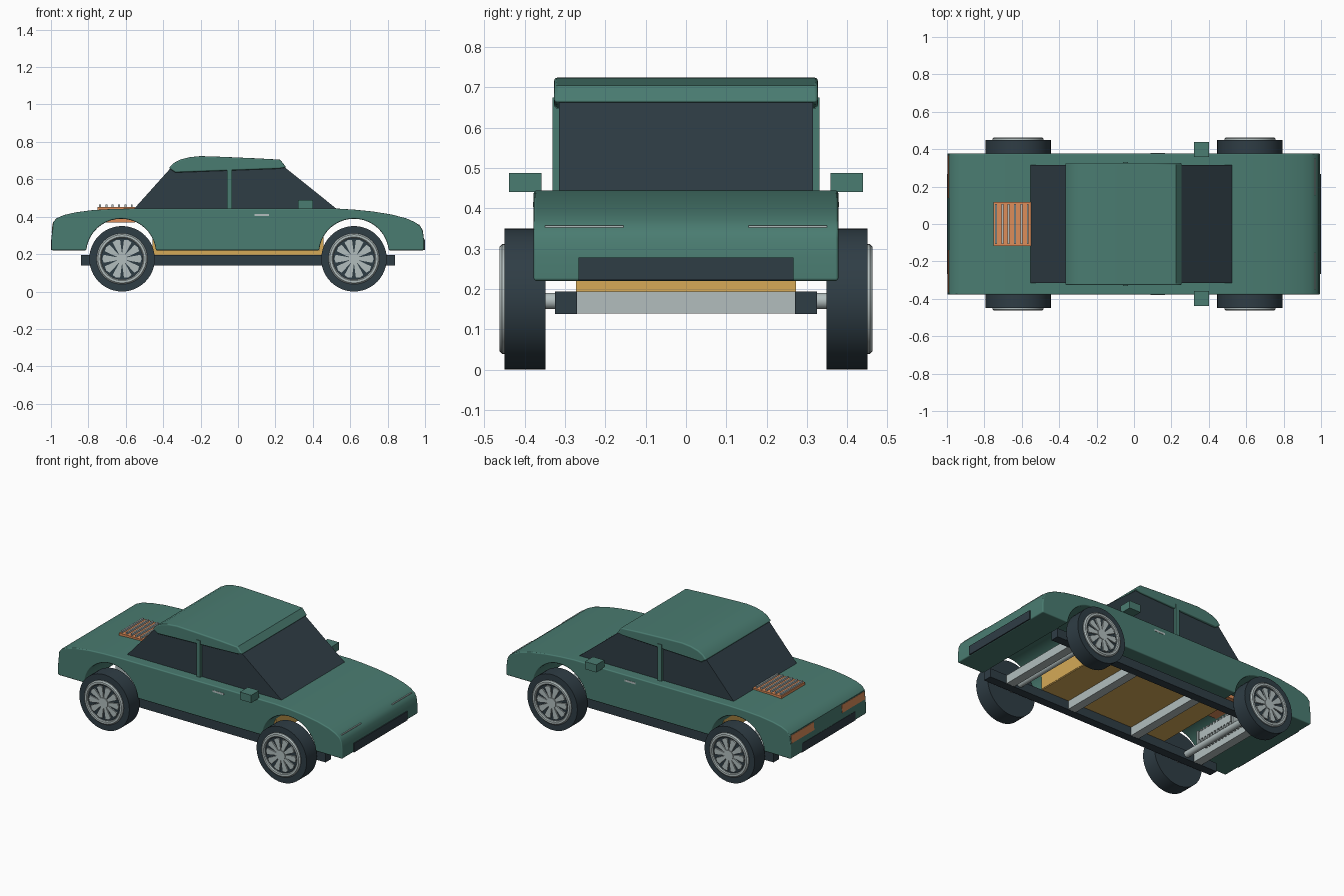
import bpy, bmesh, math
from mathutils import Matrix

if "Cube" in bpy.data.objects:
    bpy.data.objects.remove(bpy.data.objects["Cube"])


def srgb(r, g, b):
    lin = lambda c: (c / 255 / 12.92) if c < 10 else ((c / 255 + 0.055) / 1.055) ** 2.4
    return (lin(r), lin(g), lin(b), 1)


def material(name, *rgb):
    m = bpy.data.materials.new(name)
    m.diffuse_color = srgb(*rgb)
    m.use_nodes = True
    m.node_tree.nodes["Principled BSDF"].inputs["Base Color"].default_value = m.diffuse_color
    return m


GREEN = material("green paint", 74, 124, 113)
DARK = material("dark slate", 47, 61, 69)
SILVER = material("silver", 178, 190, 190)
GOLD = material("gold", 214, 170, 87)
COPPER = material("copper", 221, 141, 90)


def finish(bm, name, mat, bevel=0.0, smooth=True):
    bmesh.ops.recalc_face_normals(bm, faces=bm.faces)
    me = bpy.data.meshes.new(name)
    bm.to_mesh(me)
    bm.free()
    me.materials.append(mat)
    ob = bpy.data.objects.new(name, me)
    bpy.context.collection.objects.link(ob)
    if smooth:
        bpy.ops.object.select_all(action='DESELECT')
        ob.select_set(True)
        bpy.context.view_layer.objects.active = ob
        bpy.ops.object.shade_smooth_by_angle(angle=math.radians(35))
    if bevel:
        mod = ob.modifiers.new("soft_edges", 'BEVEL')
        mod.width = bevel
        mod.segments = 3
        mod.limit_method = 'ANGLE'
        mod.angle_limit = math.radians(50)
        mod.harden_normals = True
    return ob


def extrude_profile(name, pts, y0, y1, mat, bevel=0.0):
    """Extrude an x-z outline from y0 to y1."""
    bm = bmesh.new()
    face = bm.faces.new([bm.verts.new((x, y0, z)) for x, z in pts])
    ext = bmesh.ops.extrude_face_region(bm, geom=[face])
    verts = [v for v in ext["geom"] if isinstance(v, bmesh.types.BMVert)]
    bmesh.ops.translate(bm, verts=verts, vec=(0, y1 - y0, 0))
    return finish(bm, name, mat, bevel)


def box(name, x0, x1, y0, y1, z0, z1, mat, bevel=0.0):
    return extrude_profile(name, [(x0, z0), (x1, z0), (x1, z1), (x0, z1)], y0, y1, mat, bevel)


def ring_lathe(name, profile, cx, cz, mat, n=48):
    """Revolve (radius, y) points about a y-parallel axis."""
    bm = bmesh.new()
    vs = [bm.verts.new((r, y, 0)) for r, y in profile]
    edges = [bm.edges.new((vs[i], vs[(i + 1) % len(vs)])) for i in range(len(vs))]
    bmesh.ops.spin(bm, geom=vs + edges, cent=(0, 0, 0), axis=(0, 1, 0),
                   angle=2 * math.pi, steps=n, use_duplicate=False)
    bmesh.ops.remove_doubles(bm, verts=bm.verts, dist=1e-5)
    bmesh.ops.translate(bm, verts=bm.verts, vec=(cx, 0, cz))
    return finish(bm, name, mat)


def cylinder(name, x, z, r, y0, y1, mat, n=32):
    bm = bmesh.new()
    m = Matrix.Translation((x, (y0 + y1) / 2, z)) @ Matrix.Rotation(math.pi / 2, 4, 'X')
    bmesh.ops.create_cone(bm, cap_ends=True, segments=n, radius1=r, radius2=r,
                          depth=abs(y1 - y0), matrix=m)
    return finish(bm, name, mat)


# Body shell with both wheel arches in its outline
def arch(cx, r=0.187, cz=0.202, n=20):
    a0 = math.asin((0.22 - cz) / r)
    return [(cx - r * math.cos(a), cz + r * math.sin(a))
            for a in (a0 + (math.pi - 2 * a0) * i / n for i in range(n + 1))]


nose = [(0.994, 0.22), (0.994, 0.28), (0.988, 0.325), (0.975, 0.35), (0.945, 0.371), (0.9, 0.391),
        (0.82, 0.412), (0.72, 0.428), (0.62, 0.438), (0.52, 0.444)]
tail = [(-0.55, 0.444), (-0.68, 0.441), (-0.78, 0.435), (-0.87, 0.423), (-0.93, 0.409),
        (-0.97, 0.392), (-0.989, 0.37), (-0.998, 0.28)]
outline = [(-0.997, 0.22)] + arch(-0.625) + arch(0.62) + nose + tail
extrude_profile("body", outline, -0.378, 0.378, GREEN, 0.007)

# Cabin glass, roof and door pillars
extrude_profile("cabin_glass", [(-0.562, 0.435), (0.536, 0.435), (0.245, 0.668), (-0.36, 0.66)],
                -0.315, 0.315, DARK)
roof = [(-0.335, 0.636), (0.22, 0.657), (0.258, 0.664), (0.225, 0.705), (0.1, 0.712), (-0.08, 0.72),
        (-0.2, 0.724), (-0.26, 0.718), (-0.31, 0.705), (-0.345, 0.686), (-0.37, 0.66)]
extrude_profile("roof", roof, -0.327, 0.327, GREEN, 0.008)

for s, side in ((-1, "right"), (1, "left")):
    def side_box(name, x0, x1, ya, yb, z0, z1, mat, bevel=0.0):
        y0, y1 = sorted((s * ya, s * yb))
        return box(side + "_" + name, x0, x1, y0, y1, z0, z1, mat, bevel)

    side_box("door_pillar", -0.06, -0.033, 0.3, 0.331, 0.435, 0.675, GREEN)
    side_box("mirror", 0.32, 0.4, 0.359, 0.439, 0.44, 0.488, GREEN)
    side_box("door_handle", 0.088, 0.165, 0.374, 0.3795, 0.403, 0.415, SILVER)
    side_box("headlight", 0.95, 0.971, 0.155, 0.35, 0.3515, 0.357, SILVER)
    # Tail light follows the slope of the tail
    lamp = [(-0.9965, 0.315), (-0.9915, 0.363), (-0.98, 0.363), (-0.98, 0.315)]
    extrude_profile(side + "_tail_light", lamp, s * 0.14, s * 0.365, COPPER)
    side_box("chassis_rail", -0.84, 0.84, 0.271, 0.325, 0.138, 0.194, DARK)

# Nose and tail grilles
box("front_grille", 0.985, 1.0, -0.267, 0.267, 0.222, 0.278, DARK)
box("rear_grille", -1.0, -0.985, -0.267, 0.267, 0.222, 0.278, DARK)

# Cross members, floor pan and bulkheads
for i, x in enumerate((-0.7, -0.233, 0.233, 0.69)):
    box(f"cross_member_{i}", x - 0.028, x + 0.028, -0.272, 0.272, 0.139, 0.193, SILVER)
box("floor_pan", -0.455, 0.455, -0.273, 0.273, 0.194, 0.222, GOLD)
for s in (-1, 1):
    x0, x1 = sorted((s * 0.435, s * 0.457))
    box("bulkhead", x0, x1, -0.273, 0.273, 0.2, 0.36, GOLD)

# Engine cover with louvres, and finned engine below
box("engine_cover", -0.75, -0.55, -0.118, 0.118, 0.368, 0.453, COPPER)
for i in range(6):
    x = -0.738 + i * 0.034
    box(f"louvre_{i}", x - 0.005, x + 0.005, -0.107, 0.107, 0.448, 0.465, SILVER)
box("engine_block", -0.73, -0.6, -0.14, 0.14, 0.2, 0.25, SILVER)
for i in range(12):
    y = -0.154 + i * 0.028
    box(f"engine_fin_{i}", -0.745, -0.6, y - 0.006, y + 0.006, 0.18, 0.265, SILVER)

# Axles and wheels
SPOKES = 10
for cx, end in ((-0.62, "rear"), (0.62, "front")):
    cylinder(end + "_axle", cx, 0.17, 0.02, -0.36, 0.36, SILVER, 24)
    for s, side in ((-1, "right"), (1, "left")):
        tag = f"{end}_{side}_"
        cylinder(tag + "tyre", cx, 0.175, 0.175, s * 0.348, s * 0.45, DARK, 48)
        rim = [(0.112, 0.448), (0.136, 0.448), (0.136, 0.456), (0.129, 0.463), (0.117, 0.463), (0.112, 0.458)]
        ring_lathe(tag + "rim", [(r, s * y) for r, y in rim], cx, 0.175, SILVER)
        cylinder(tag + "hub", cx, 0.175, 0.032, s * 0.445, s * 0.462, SILVER)
        bm = bmesh.new()
        for k in range(SPOKES):
            a = 2 * math.pi * k / SPOKES
            corners = [(0.02, -0.007), (0.098, -0.021), (0.105, 0), (0.098, 0.021), (0.02, 0.007)]
            loops = []
            for y in (0.447, 0.458):
                loops.append([bm.verts.new((cx + u * math.cos(a) - v * math.sin(a), s * y,
                                            0.175 + u * math.sin(a) + v * math.cos(a)))
                              for u, v in corners])
            for lp in loops:
                bm.faces.new(lp)
            for i in range(5):
                j = (i + 1) % 5
                bm.faces.new((loops[0][i], loops[0][j], loops[1][j], loops[1][i]))
        finish(bm, tag + "spokes", SILVER, smooth=False)
